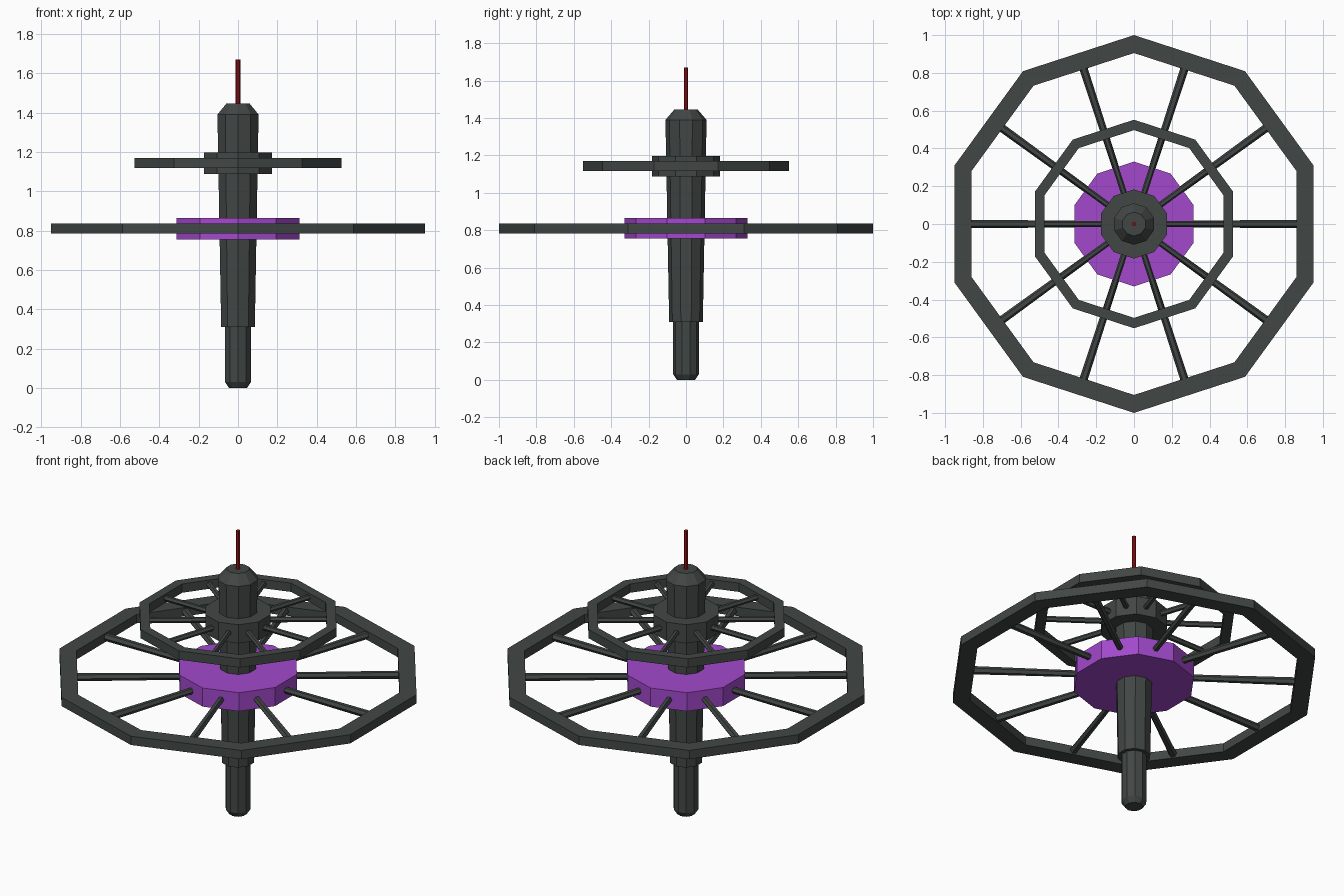
import bpy
from math import cos, sin, pi, radians
from mathutils import Matrix

cube = bpy.data.objects.get("Cube")
if cube:
    bpy.data.objects.remove(cube)

SIDES = 10


def material(name, rgb):
    m = bpy.data.materials.new(name)
    m.use_nodes = True
    m.diffuse_color = (*rgb, 1)
    bsdf = next(n for n in m.node_tree.nodes if n.type == 'BSDF_PRINCIPLED')
    bsdf.inputs["Base Color"].default_value = (*rgb, 1)
    return m


dark = material("dark grey", (0.053, 0.063, 0.06))
purple = material("purple", (0.36, 0.066, 0.6))
red = material("dark red", (0.32, 0.006, 0.008))


def lathe(name, profile, mat, closed=False, sides=SIDES):
    """Sweep (radius, z) points round z, with a corner on the y axis."""
    verts = [(r * cos(pi / 2 + 2 * pi * i / sides), r * sin(pi / 2 + 2 * pi * i / sides), z)
             for r, z in profile for i in range(sides)]
    count = len(profile)
    faces = []
    for k in range(count if closed else count - 1):
        a, b = k * sides, (k + 1) % count * sides
        for i in range(sides):
            j = (i + 1) % sides
            faces.append((a + i, a + j, b + j, b + i))
    if not closed:
        faces.append(tuple(reversed(range(sides))))
        faces.append(tuple(range((count - 1) * sides, count * sides)))
    mesh = bpy.data.meshes.new(name)
    mesh.from_pydata(verts, [], faces)
    mesh.materials.append(mat)
    obj = bpy.data.objects.new(name, mesh)
    bpy.context.collection.objects.link(obj)
    return obj


def wheel(name, z, hub_r, hub_h, hub_mat, rim_out, rim_in, rim_h, spoke_in, spoke_out):
    lathe(name + "_hub", [(hub_r, z - hub_h), (hub_r, z + hub_h)], hub_mat)
    lathe(name + "_rim", [(rim_in, z - rim_h), (rim_out, z - rim_h),
                          (rim_out, z + rim_h), (rim_in, z + rim_h)], dark, closed=True)
    # Spokes run from inside the hub to the middle of each rim side
    start, end = hub_r * 0.9, rim_in * cos(pi / SIDES) + 0.005
    for i in range(SIDES):
        spoke = lathe(f"{name}_spoke_{i + 1}", [(spoke_in, start), (spoke_out, end)], dark, sides=6)
        spoke.matrix_world = (Matrix.Translation((0, 0, z))
                              @ Matrix.Rotation(2 * pi * i / SIDES, 4, 'Z')
                              @ Matrix.Rotation(radians(90), 4, 'Y'))


# Central spine
lathe("lower_shaft", [(0.048, 0), (0.069, 0.03), (0.069, 0.33)], dark)
lathe("main_shaft", [(0.09, 0.31), (0.11, 1.39), (0.063, 1.445)], dark)
lathe("antenna", [(0.012, 1.43), (0.012, 1.67)], red, sides=8)

# Wheels
wheel("lower_wheel", 0.81, 0.33, 0.055, purple, 1.0, 0.905, 0.026, 0.018, 0.022)
wheel("upper_wheel", 1.143, 0.183, 0.055, dark, 0.552, 0.497, 0.026, 0.016, 0.016)
